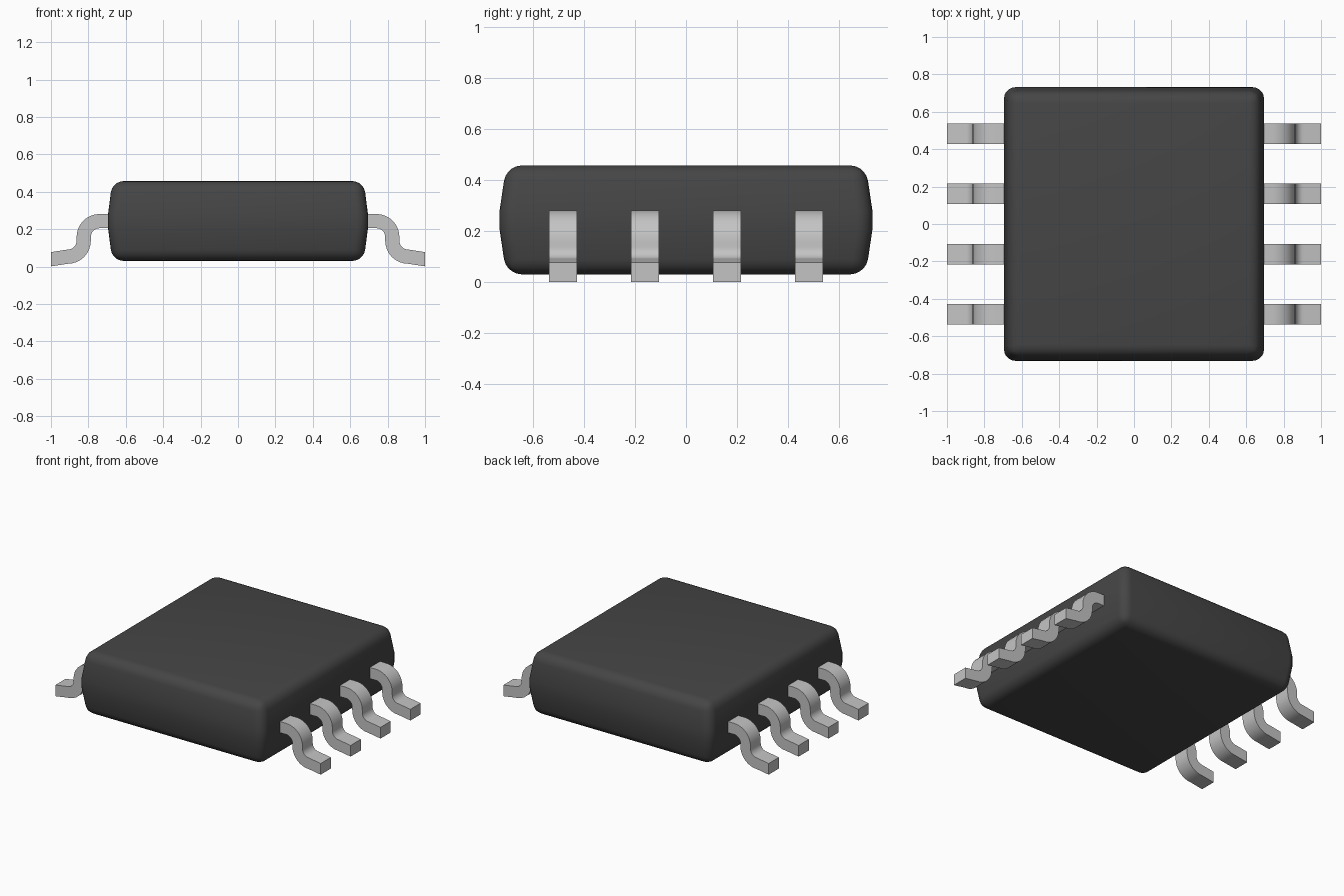
import bpy, bmesh, math

if "Cube" in bpy.data.objects:
    bpy.data.objects.remove(bpy.data.objects["Cube"], do_unlink=True)


def make_material(name, colour, roughness, metallic=0.0):
    mat = bpy.data.materials.new(name)
    mat.use_nodes = True
    mat.diffuse_color = (*colour, 1)
    bsdf = mat.node_tree.nodes["Principled BSDF"]
    bsdf.inputs["Base Color"].default_value = (*colour, 1)
    bsdf.inputs["Roughness"].default_value = roughness
    bsdf.inputs["Metallic"].default_value = metallic
    return mat


def make_object(name, bm, mat, angle):
    bmesh.ops.recalc_face_normals(bm, faces=bm.faces)
    mesh = bpy.data.meshes.new(name)
    bm.to_mesh(mesh)
    bm.free()
    mesh.materials.append(mat)
    obj = bpy.data.objects.new(name, mesh)
    bpy.context.collection.objects.link(obj)
    bpy.ops.object.select_all(action="DESELECT")
    obj.select_set(True)
    bpy.context.view_layer.objects.active = obj
    bpy.ops.object.shade_smooth_by_angle(angle=math.radians(angle))
    return obj


black = make_material("black plastic", (0.06, 0.06, 0.06), 0.6)
metal = make_material("tinned metal", (0.55, 0.55, 0.55), 0.4)

# Package body: four stacked rectangles, widest in the middle band
bm = bmesh.new()
rings = []
for hx, hy, z in [(0.672, 0.705, 0.03), (0.695, 0.731, 0.205),
                  (0.695, 0.731, 0.28), (0.672, 0.705, 0.457)]:
    rings.append([bm.verts.new((sx * hx, sy * hy, z))
                  for sx, sy in ((-1, -1), (1, -1), (1, 1), (-1, 1))])
for low, high in zip(rings, rings[1:]):
    for i in range(4):
        j = (i + 1) % 4
        bm.faces.new((low[i], low[j], high[j], high[i]))
bm.faces.new(rings[0][::-1])
bm.faces.new(rings[-1])

# Round the corners and the top and bottom rims, leaving the middle band crisp
middle = set(rings[1] + rings[2])
rounded = [e for e in bm.edges
           if not (set(e.verts) <= middle
                   and abs(e.verts[0].co.z - e.verts[1].co.z) < 0.001)]
bmesh.ops.bevel(bm, geom=rounded, offset=0.06, offset_type="OFFSET",
                segments=5, profile=0.5, affect="EDGES")
make_object("package_body", bm, black, 40)

# Gull-wing lead centre line as (x, z, normal angle): shoulder, two bends, foot
HALF, RADIUS, STEPS = 0.038, 0.085, 8
path = [(0.66, 0.243, 90)]
for i in range(STEPS + 1):
    a = 90 - 90 * i / STEPS
    path.append((0.74 + RADIUS * math.cos(math.radians(a)),
                 0.158 + RADIUS * math.sin(math.radians(a)), a))
for i in range(STEPS + 1):
    a = 90 * i / STEPS
    path.append((0.91 - RADIUS * math.cos(math.radians(a)),
                 0.138 - RADIUS * math.sin(math.radians(a)), a))
path.append((1.0, 0.039, 90))


def make_lead(name, side, y, width=0.11):
    bm = bmesh.new()
    sections = []
    for x, z, a in path:
        dx = HALF * math.cos(math.radians(a))
        dz = HALF * math.sin(math.radians(a))
        sections.append([bm.verts.new((side * (x + s * dx), y + t * width / 2, z + s * dz))
                         for s, t in ((1, -1), (1, 1), (-1, 1), (-1, -1))])
    for p, q in zip(sections, sections[1:]):
        for i in range(4):
            j = (i + 1) % 4
            bm.faces.new((p[i], p[j], q[j], q[i]))
    bm.faces.new(sections[0])
    bm.faces.new(sections[-1][::-1])
    make_object(name, bm, metal, 35)


# Four leads along each long side
for label, side in (("left", 1), ("right", -1)):
    for n in range(4):
        make_lead(f"{label}_lead_{n + 1}", side, -0.483 + 0.322 * n)
